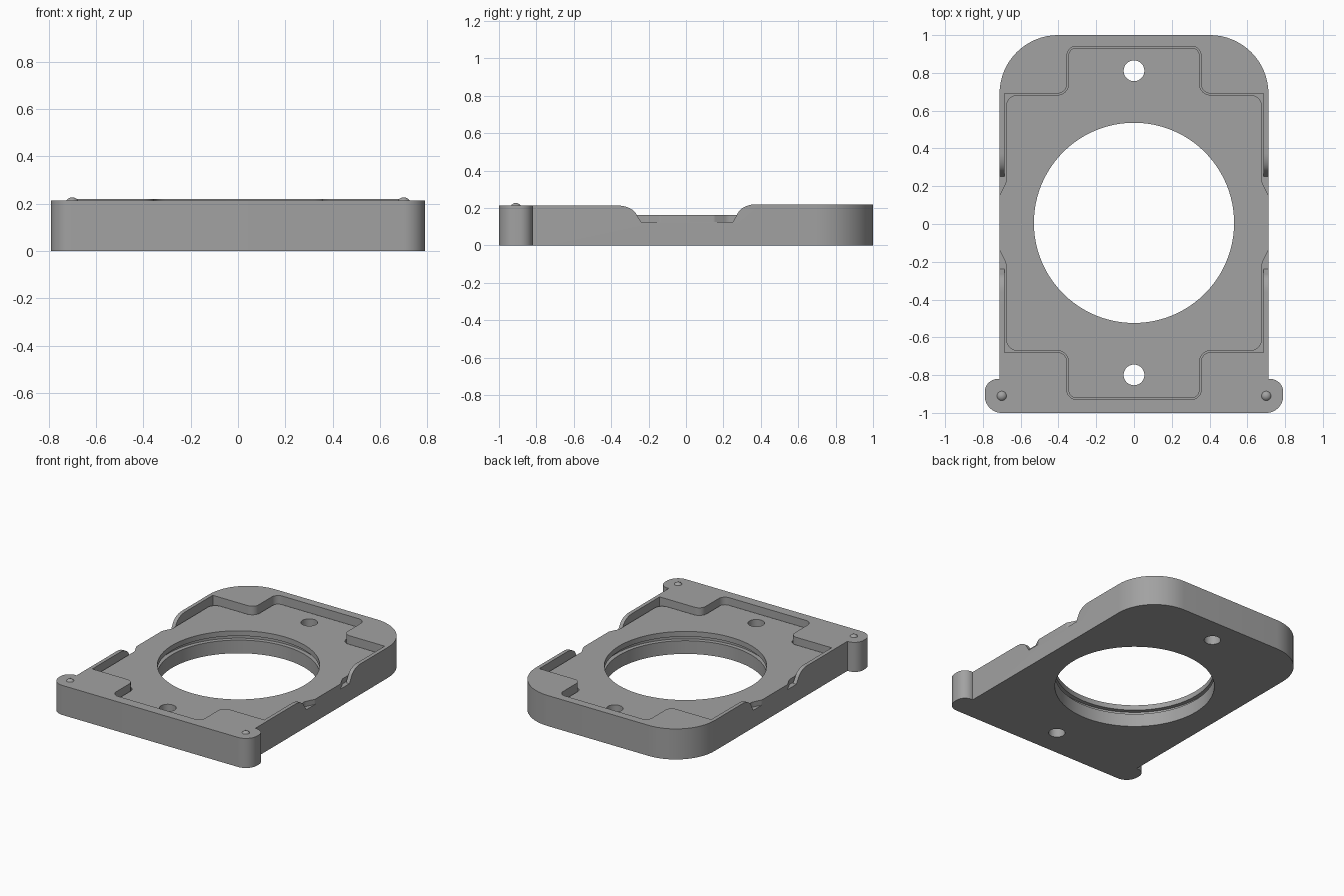
import bpy, bmesh, math
from mathutils import Vector

if "Cube" in bpy.data.objects:
    bpy.data.objects.remove(bpy.data.objects["Cube"])

CY = 0.006          # the pocket, insert and holes sit slightly behind centre
FLOOR, INSERT_TOP, FRONT_TOP, BACK_TOP = 0.125, 0.162, 0.213, 0.22

grey = bpy.data.materials.new("grey plastic")
grey.diffuse_color = (0.36, 0.36, 0.36, 1)
grey.use_nodes = True
grey.node_tree.nodes["Principled BSDF"].inputs["Base Color"].default_value = grey.diffuse_color


def rounded(points, steps=10):
    """Fillet each (x, y, radius) corner of a closed outline."""
    out, n = [], len(points)
    for i, (x, y, r) in enumerate(points):
        p = Vector((x, y))
        if r == 0:
            out.append(p)
            continue
        a = (Vector(points[i - 1][:2]) - p).normalized()
        b = (Vector(points[(i + 1) % n][:2]) - p).normalized()
        half = a.angle(b) / 2
        centre = p + (a + b).normalized() * (r / math.sin(half))
        start = p + a * (r / math.tan(half)) - centre
        end = p + b * (r / math.tan(half)) - centre
        turn = start.angle_signed(end)
        for k in range(steps + 1):
            t = -turn * k / steps
            c, s = math.cos(t), math.sin(t)
            out.append(centre + Vector((start.x * c - start.y * s, start.x * s + start.y * c)))
    return out


def four_way(quarter):
    """Mirror a first-quadrant outline into all four quadrants."""
    left = [(-x, y, r) for x, y, r in reversed(quarter)]
    top = quarter + left
    return top + [(-x, -y, r) for x, y, r in top]


def circle(radius, n=96):
    return [Vector((radius * math.cos(2 * math.pi * i / n), radius * math.sin(2 * math.pi * i / n)))
            for i in range(n)]


def prism(name, outline, low, high, y=0.0, sideways=False):
    """Extrude an outline upward, or along x when sideways."""
    bm = bmesh.new()
    if sideways:
        verts = [bm.verts.new((low, p[0], p[1])) for p in outline]
        move = (high - low, 0, 0)
    else:
        verts = [bm.verts.new((p[0], p[1] + y, low)) for p in outline]
        move = (0, 0, high - low)
    face = bm.faces.new(verts)
    ext = bmesh.ops.extrude_face_region(bm, geom=[face])
    bmesh.ops.translate(bm, vec=move, verts=[v for v in ext["geom"] if isinstance(v, bmesh.types.BMVert)])
    bmesh.ops.recalc_face_normals(bm, faces=bm.faces)
    mesh = bpy.data.meshes.new(name)
    bm.to_mesh(mesh)
    bm.free()
    mesh.materials.append(grey)
    obj = bpy.data.objects.new(name, mesh)
    bpy.context.collection.objects.link(obj)
    return obj


def cut(target, cutter):
    mod = target.modifiers.new("cut", "BOOLEAN")
    mod.operation, mod.solver, mod.object = "DIFFERENCE", "EXACT", cutter
    bpy.context.view_layer.objects.active = target
    bpy.ops.object.modifier_apply(modifier=mod.name)
    bpy.data.objects.remove(cutter)


def smooth(obj):
    bpy.ops.object.select_all(action="DESELECT")
    obj.select_set(True)
    bpy.context.view_layer.objects.active = obj
    bpy.ops.object.shade_smooth_by_angle(angle=math.radians(30))


# Frame: large rounded back corners and two ears at the front
side = [(0.79, -1, 0.0899), (0.79, -0.82, 0.0899 - 0.02), (0.712, -0.82, 0), (0.712, 1, 0.31)]
frame = prism("frame", rounded(side + [(-x, y, r) for x, y, r in reversed(side)], 16), 0, BACK_TOP)

# Front half of the rim is slightly lower
cut(frame, prism("cutter", [(-1, -1.2), (1, -1.2), (1, 0), (-1, 0)], FRONT_TOP, 0.4))

# Stepped pocket
pocket = four_way([(0.685, 0.685, 0), (0.355, 0.685, 0.05), (0.355, 0.935, 0.05)])
cut(frame, prism("cutter", rounded(pocket), FLOOR, 0.4, CY))

# Side notches with curved shoulders
def shoulder(sign, top):
    arc = [(0.37 - 0.105 * math.sin(a), top - 0.07 * (1 - math.cos(a)))
           for a in [math.radians(75) * k / 10 for k in range(11)]]
    return [(sign * y + CY, z) for y, z in [(0.37, 0.4)] + arc + [(0.245, FLOOR)]]

notch = shoulder(-1, FRONT_TOP) + shoulder(1, BACK_TOP)[::-1]
cut(frame, prism("cutter", notch, -1, 1, sideways=True))

# Insert plate with small clearance, reaching the outer sides in the middle
plate = four_way([(0.712, 0.145, 0.03), (0.677, 0.215, 0.06), (0.677, 0.677, 0.06),
                  (0.347, 0.677, 0.058), (0.347, 0.927, 0.042)])
insert = prism("insert_plate", rounded(plate), FLOOR, INSERT_TOP, CY)

# Central opening and two screw holes through both parts
for part in (frame, insert):
    cut(part, prism("cutter", circle(0.53), -0.1, 0.4, CY))
    for s in (-1, 1):
        cut(part, prism("cutter", circle(0.055, 32), -0.1, 0.4, CY + s * 0.805))

# Retaining groove inside the opening
cut(frame, prism("cutter", circle(0.56), 0.095, FLOOR + 0.01, CY))

smooth(frame)
smooth(insert)

# Small domed pips on the ears
for s, label in ((-1, "left"), (1, "right")):
    bpy.ops.mesh.primitive_uv_sphere_add(segments=24, ring_count=12, radius=0.03,
                                         location=(s * 0.70, -0.91, 0.197))
    pip = bpy.context.object
    pip.name = label + "_pip"
    pip.data.materials.append(grey)
    smooth(pip)
